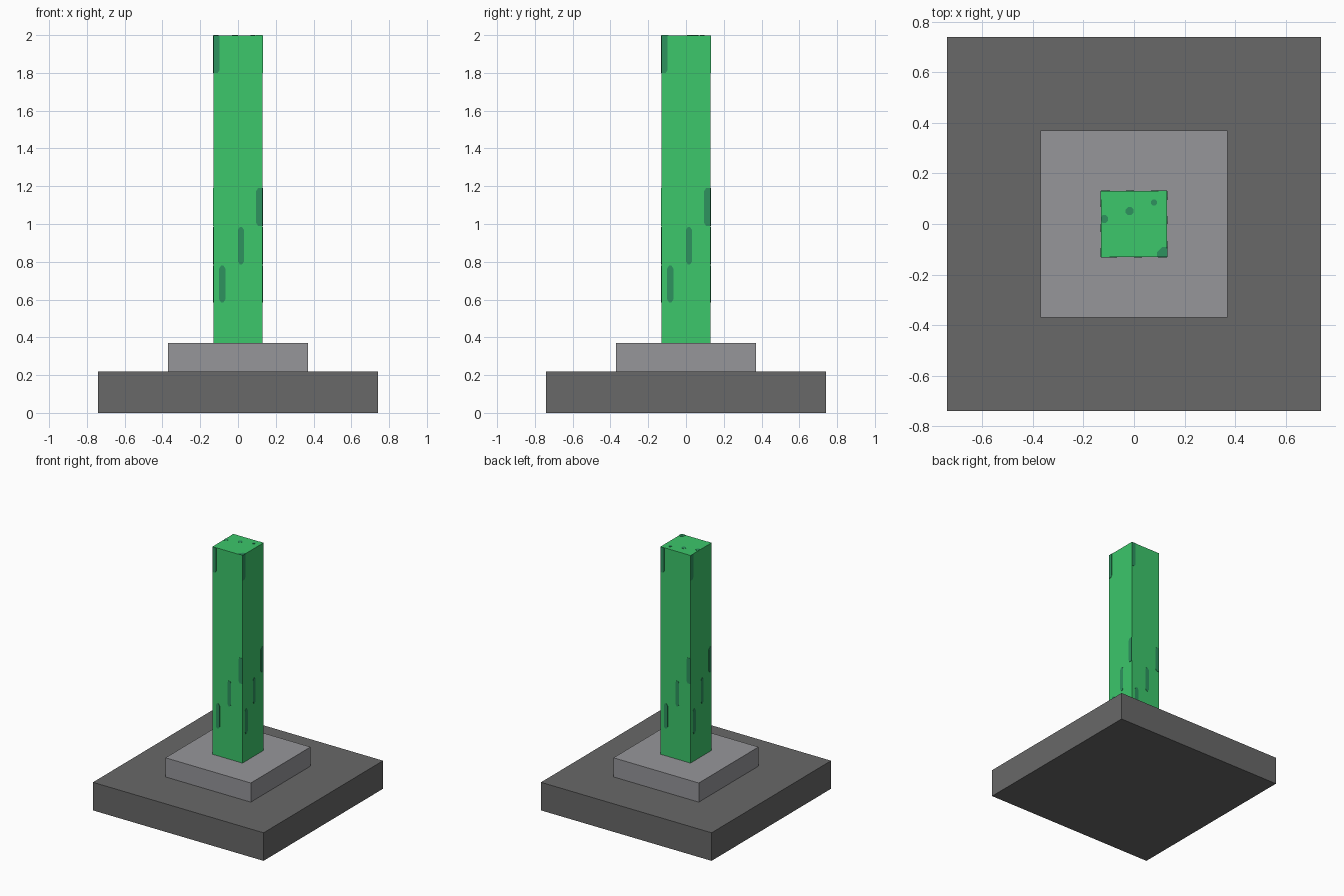
import bpy
import bmesh
import math
from mathutils import Matrix

if "Cube" in bpy.data.objects:
    bpy.data.objects.remove(bpy.data.objects["Cube"], do_unlink=True)


def material(name, rgb):
    mat = bpy.data.materials.new(name)
    mat.use_nodes = True
    mat.diffuse_color = (*rgb, 1)
    mat.node_tree.nodes["Principled BSDF"].inputs["Base Color"].default_value = (*rgb, 1)
    return mat


dark_grey = material("dark grey", (0.138, 0.138, 0.138))
light_grey = material("light grey", (0.305, 0.305, 0.323))
green = material("bright green", (0.045, 0.571, 0.147))
deep_green = material("deep green", (0.026, 0.29, 0.114))

HALF = 0.13      # half width of the column
TOP = 1.998      # column top, just under the top spots
THICK = 0.002    # thickness of the painted marks


def add_object(name, bm, mat):
    bmesh.ops.recalc_face_normals(bm, faces=bm.faces)
    mesh = bpy.data.meshes.new(name)
    bm.to_mesh(mesh)
    bm.free()
    mesh.materials.append(mat)
    obj = bpy.data.objects.new(name, mesh)
    bpy.context.collection.objects.link(obj)
    return obj


def block(name, half, z0, z1, mat):
    bm = bmesh.new()
    bmesh.ops.create_cube(bm, size=1)
    bmesh.ops.scale(bm, verts=bm.verts, vec=(2 * half, 2 * half, z1 - z0))
    bmesh.ops.translate(bm, verts=bm.verts, vec=(0, 0, (z0 + z1) / 2))
    add_object(name, bm, mat)


def add_mark(bm, u0, u1, v0, v1, cut_u, cut_v, v_min, v_max, frame):
    """Thin chamfered plate, trimmed to the column face."""
    outline = [(u0 + cut_u, v0), (u1 - cut_u, v0), (u1, v0 + cut_v), (u1, v1 - cut_v),
               (u1 - cut_u, v1), (u0 + cut_u, v1), (u0, v1 - cut_v), (u0, v0 + cut_v)]
    trimmed = [(max(-HALF, min(HALF, u)), max(v_min, min(v_max, v))) for u, v in outline]
    trimmed = list(dict.fromkeys(trimmed))
    face = bm.faces.new([bm.verts.new(frame @ Matrix.Translation((u, v, 0)).translation)
                         for u, v in trimmed])
    normal = frame.to_3x3().col[2]
    new = bmesh.ops.extrude_face_region(bm, geom=[face], use_keep_orig=True)["geom"]
    moved = [g for g in new if isinstance(g, bmesh.types.BMVert)]
    bmesh.ops.translate(bm, verts=moved, vec=normal * THICK)


# Stepped base and column
block("base_slab", 0.74, 0, 0.22, dark_grey)
block("plinth", 0.37, 0.22, 0.37, light_grey)
block("column", HALF, 0.37, TOP, green)

# Upright marks, the same on all four sides
side_marks = [(-0.16, -0.097, 1.8, 2.1), (0.096, 0.16, 0.99, 1.19),
              (0, 0.031, 0.785, 0.985), (-0.1, -0.067, 0.585, 0.78)]
for turn, side in enumerate(("front", "left", "back", "right")):
    frame = (Matrix.Rotation(turn * math.pi / 2, 4, "Z")
             @ Matrix.Translation((0, -HALF, 0))
             @ Matrix.Rotation(math.pi / 2, 4, "X"))
    bm = bmesh.new()
    for mark in side_marks:
        add_mark(bm, *mark, 0.01, 0.016, 0.37, TOP, frame)
    add_object(side + "_marks", bm, deep_green)

# Small spots on the column top: centre and radius
bm = bmesh.new()
for x, y, r in [(-0.118, 0.02, 0.016), (-0.017, 0.051, 0.016),
                (0.079, 0.085, 0.012), (0.122, -0.122, 0.03)]:
    add_mark(bm, x - r, x + r, y - r, y + r, r * 0.6, r * 0.6, -HALF, HALF,
             Matrix.Translation((0, 0, TOP)))
add_object("top_spots", bm, deep_green)
